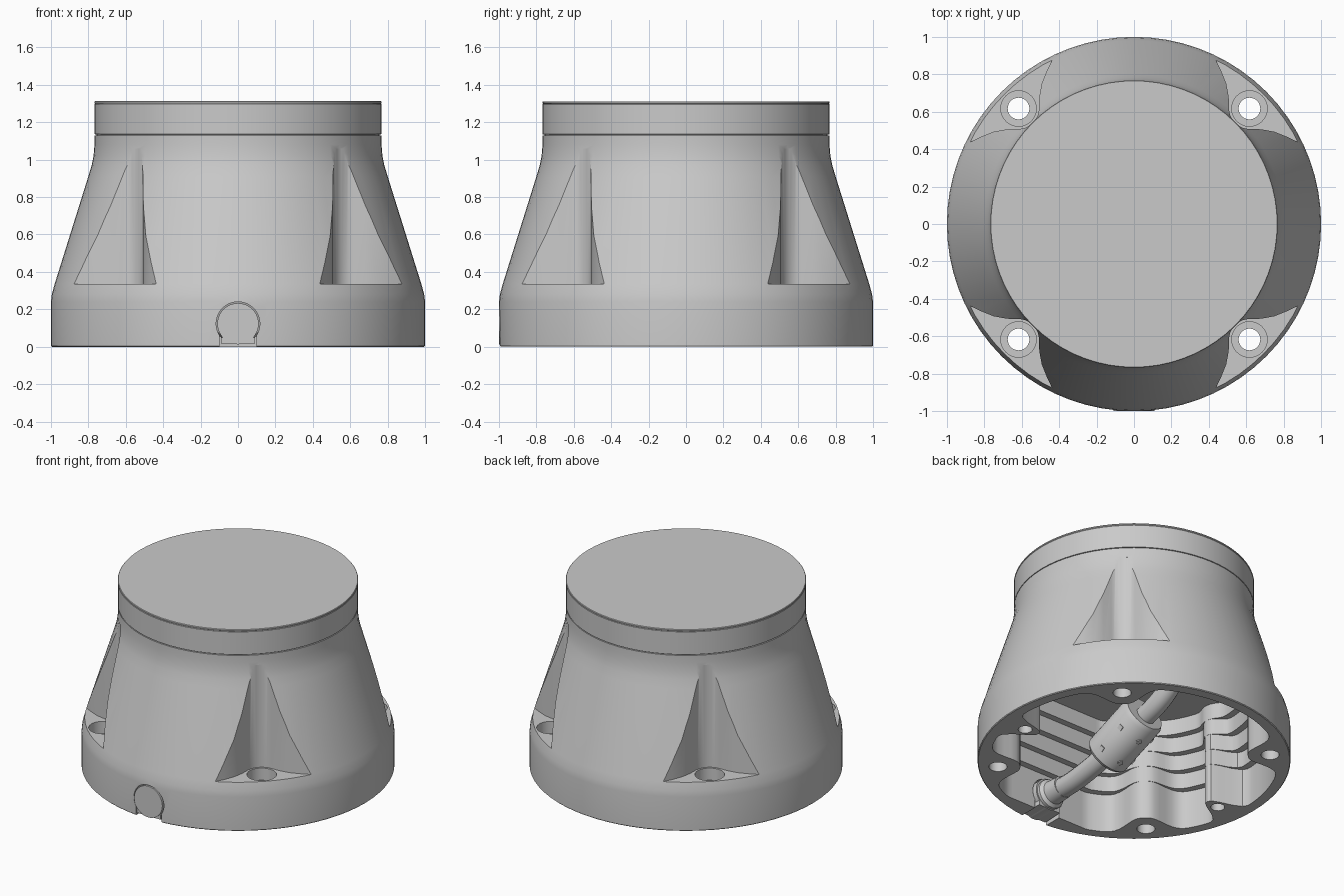
import bpy, bmesh, math
from mathutils import Vector

if "Cube" in bpy.data.objects:
    bpy.data.objects.remove(bpy.data.objects["Cube"])

grey = bpy.data.materials.new("plain grey")
grey.use_nodes = True
COLOUR = (0.59, 0.59, 0.59, 1)
grey.diffuse_color = COLOUR
grey.node_tree.nodes["Principled BSDF"].inputs["Base Color"].default_value = COLOUR


def loft(name, rings):
    """Closed solid through equal-length rings of points."""
    bm = bmesh.new()
    loops = [[bm.verts.new(p) for p in ring] for ring in rings]
    n = len(loops[0])
    for a, b in zip(loops, loops[1:]):
        for i in range(n):
            j = (i + 1) % n
            bm.faces.new((a[i], a[j], b[j], b[i]))
    bm.faces.new(loops[0][::-1])
    bm.faces.new(loops[-1])
    bmesh.ops.recalc_face_normals(bm, faces=bm.faces)
    mesh = bpy.data.meshes.new(name)
    bm.to_mesh(mesh)
    bm.free()
    mesh.materials.append(grey)
    obj = bpy.data.objects.new(name, mesh)
    bpy.context.collection.objects.link(obj)
    return obj


def turned(name, profile, centre=(0, 0, 0), axis=(0, 0, 1), sides=48):
    """Solid of revolution from (radius, height) pairs along an axis."""
    turn = Vector((0, 0, 1)).rotation_difference(Vector(axis)).to_matrix()
    angles = [math.tau * i / sides for i in range(sides)]
    return loft(name, [[turn @ Vector((r * math.cos(a), r * math.sin(a), h)) + Vector(centre)
                        for a in angles] for r, h in profile])


def prism(name, outline, bottom, top):
    return loft(name, [[(x, y, z) for x, y in outline] for z in (bottom, top)])


def cut(target, cutter):
    mod = target.modifiers.new("cut", "BOOLEAN")
    mod.operation, mod.solver, mod.object = "DIFFERENCE", "EXACT", cutter
    bpy.context.view_layer.objects.active = target
    bpy.ops.object.modifier_apply(modifier=mod.name)
    bpy.data.objects.remove(cutter)


def smooth(obj, degrees=30):
    bpy.ops.object.select_all(action="DESELECT")
    obj.select_set(True)
    bpy.context.view_layer.objects.active = obj
    bpy.ops.object.shade_smooth_by_angle(angle=math.radians(degrees))


# Bell-shaped housing
body = turned("housing", [(0.995, 0), (1, 0.005), (1, 0.24), (0.995, 0.28), (0.98, 0.335),
                          (0.80, 0.91), (0.782, 0.97), (0.772, 1.02), (0.767, 1.08),
                          (0.767, 1.13)], sides=72)

# Stepped hollow; the bolt and screw columns run its full height (angle, width, reach)
COLUMNS = [(45, 10, 0.73), (135, 10, 0.73), (225, 10, 0.73), (315, 10, 0.73),
           (-10, 6, 0.70), (188, 6, 0.70)]


def hollow_ring(radius, z):
    ring = []
    for i in range(180):
        deg = i * 2
        r = radius
        for at, width, reach in COLUMNS:
            away = (deg - at + 180) % 360 - 180
            r -= max(0, radius - reach) * math.exp(-abs(away / width) ** 3)
        a = math.radians(deg)
        ring.append((r * math.cos(a), max(r * math.sin(a), 0.06 - radius), z))
    return ring


rings = []
heights = [-0.05, 0.27, 0.38, 0.49, 0.60, 0.71]
for step, (low, high) in enumerate(zip(heights, heights[1:])):
    radius = 0.925 - 0.045 * step
    rings += [hollow_ring(radius, low), hollow_ring(radius, high)]
cut(body, loft("hollow_cutter", rings))

# Corner pockets with counterbored bolt holes
BOLT, SHELF = 0.617, 0.335
side = [(0.38, 1.2), (0.42, 0.91), (0.465, 0.82), (0.493, 0.75), (0.506, 0.68)]
arc = [(BOLT + 0.109 * math.cos(a), BOLT + 0.109 * math.sin(a))
       for a in (math.radians(180 + 9 * i) for i in range(11))]
pocket = side + arc + [(y, x) for x, y in reversed(side)] + [(1.2, 1.2)]
for sx in (1, -1):
    for sy in (1, -1):
        cut(body, prism("pocket_cutter", [(x * sx, y * sy) for x, y in pocket], SHELF, 1.06))
        cut(body, turned("bolt_cutter", [(0.058, -0.1), (0.058, 0.25), (0.095, 0.25),
                                         (0.095, 0.5)], (BOLT * sx, BOLT * sy, 0), sides=32))

# Blind screw holes in the side columns
for x, y in ((0.79, -0.14), (-0.79, -0.11)):
    cut(body, turned("screw_cutter", [(0.045, -0.1), (0.045, 0.22)], (x, y, 0), sides=24))

# Cable notch through the front wall
cut(body, prism("notch_cutter", [(-0.1, -1.1), (0.1, -1.1), (0.1, -0.6), (-0.1, -0.6)], -0.1, 0.1))
cut(body, turned("entry_cutter", [(0.117, 0), (0.117, 0.4)], (0, -1.1, 0.123), (0, 1, 0), 40))
smooth(body)

# Cap and lid
smooth(turned("cap", [(0.757, 1.12), (0.757, 1.134), (0.767, 1.136), (0.767, 1.296),
                      (0.764, 1.3)], sides=72))
smooth(turned("lid", [(0.76, 1.295), (0.768, 1.301), (0.768, 1.308), (0.765, 1.312)], sides=72))

# Cable entry plug, foot and boot
smooth(turned("cable_plug", [(0.11, 0), (0.11, 0.16)], (0, -1, 0.123), (0, 1, 0), 40))
prism("plug_foot", [(-0.092, -0.992), (0.092, -0.992), (0.085, -0.84), (-0.085, -0.84)], 0.018, 0.05)
smooth(turned("cable_boot", [(0.1, 0), (0.1, 0.04), (0.08, 0.06), (0.075, 0.16)],
              (0, -0.86, 0.12), (0, 1, 0), 32))

# Cable rising through the hollow
curve = bpy.data.curves.new("cable", "CURVE")
curve.dimensions = "3D"
curve.bevel_depth = 0.068
curve.bevel_resolution = 5
curve.use_fill_caps = True
path = [(0, -0.9, 0.12), (0, -0.55, 0.12), (0, -0.08, 0.23), (0, 0.4, 0.43), (0, 0.52, 0.74)]
spline = curve.splines.new("BEZIER")
spline.bezier_points.add(len(path) - 1)
for point, co in zip(spline.bezier_points, path):
    point.co = co
    point.handle_left_type = point.handle_right_type = "AUTO"
curve.materials.append(grey)
bpy.context.collection.objects.link(bpy.data.objects.new("cable", curve))

# In-line connector with small catches underneath
axis = Vector((0, 0.93, 0.36)).normalized()
under = Vector((0, 0.36, -0.93)).normalized()
middle = Vector((0, -0.08, 0.23))
smooth(turned("connector", [(0.08, -0.21), (0.135, -0.21), (0.15, -0.19), (0.15, 0.17),
                            (0.135, 0.2), (0.08, 0.2)], middle, axis, 40))
for along in (-0.12, 0.08):
    for angle in (-60, 0, 60):
        a = math.radians(angle)
        out = under * math.cos(a) + Vector((math.sin(a), 0, 0))
        turned("connector_catch", [(0.022, 0), (0.022, 0.016)],
               middle + axis * along + out * 0.14, out, 4)
